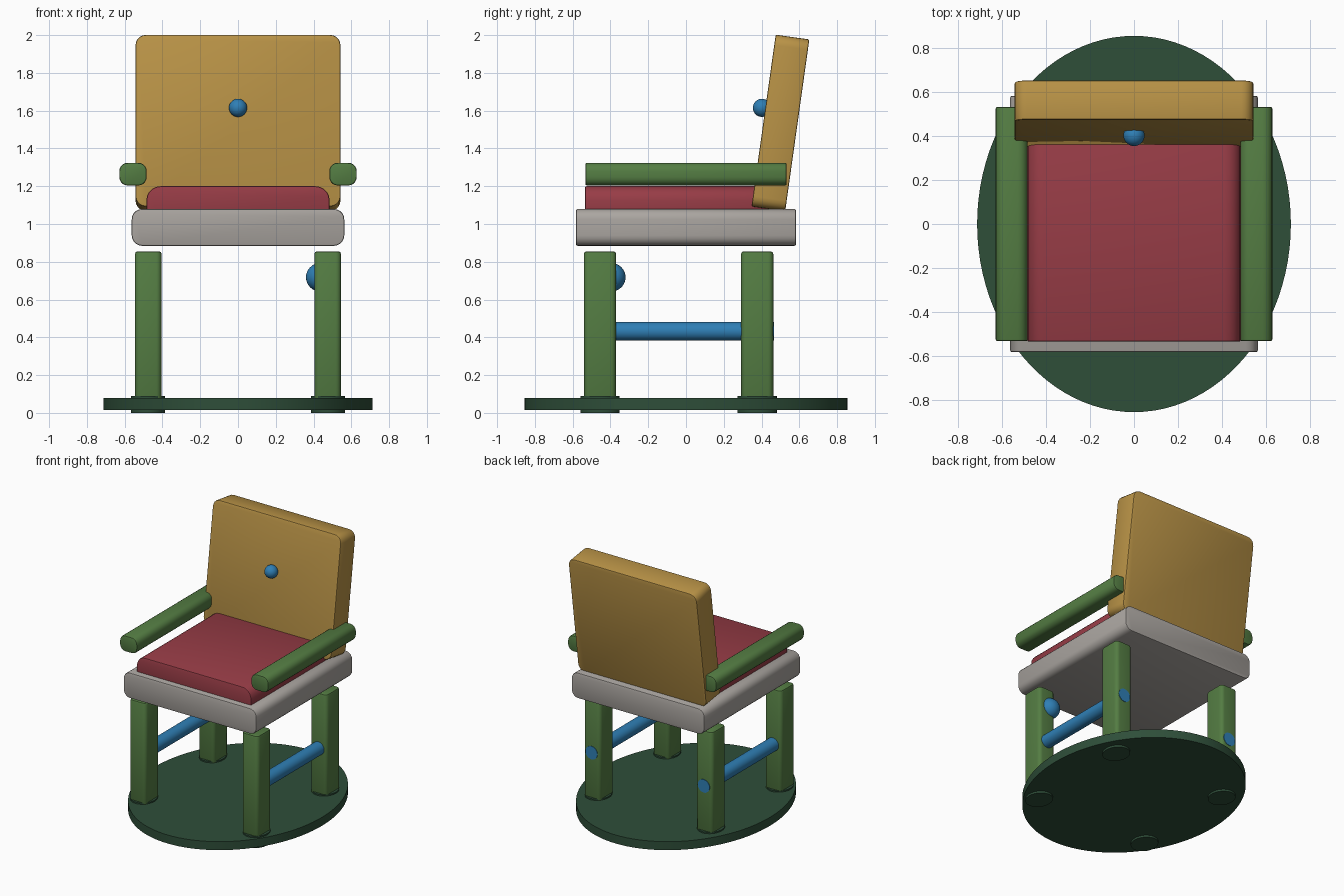
import bpy, bmesh, math
from mathutils import Matrix, Vector

default = bpy.data.objects.get("Cube")
if default:
    bpy.data.objects.remove(default, do_unlink=True)


def material(name, srgb):
    """Flat material from 8-bit sRGB values."""
    lin = [((c / 255 + 0.055) / 1.055) ** 2.4 for c in srgb] + [1]
    m = bpy.data.materials.new(name)
    m.use_nodes = True
    m.diffuse_color = lin
    m.node_tree.nodes["Principled BSDF"].inputs["Base Color"].default_value = lin
    return m


AMBER = material("amber", (184, 146, 70))
GREY = material("warm_grey", (170, 165, 160))
RED = material("brick_red", (151, 60, 70))
GREEN = material("leaf_green", (84, 125, 67))
DARK = material("dark_green", (46, 78, 57))
BLUE = material("blue", (47, 127, 181))


def finish(name, bm, mat, center, tilt=0):
    """Turn a bmesh into a smooth object with sharp edges kept."""
    me = bpy.data.meshes.new(name)
    bm.to_mesh(me)
    bm.free()
    me.materials.append(mat)
    me.shade_smooth()
    me.set_sharp_from_angle(angle=math.radians(35))
    ob = bpy.data.objects.new(name, me)
    ob.location = center
    ob.rotation_euler.x = tilt
    bpy.context.collection.objects.link(ob)
    return ob


def rounded_bar(name, mat, center, size, radius, axis, rim=0.008, tilt=0):
    """Box with rounded edges along one axis and a fine bevel on its two ends."""
    bm = bmesh.new()
    bmesh.ops.create_cube(bm, size=1, matrix=Matrix.Diagonal((*size, 1)))
    along = Vector([i == axis for i in range(3)])

    def parallel(e):
        d = (e.verts[0].co - e.verts[1].co).normalized()
        return abs(d.dot(along)) > 0.99

    bmesh.ops.bevel(bm, geom=[e for e in bm.edges if parallel(e)], offset=radius,
                    segments=5, profile=0.5, affect='EDGES')
    bm.normal_update()
    caps = [f for f in bm.faces if abs(f.normal.dot(along)) > 0.99]
    bmesh.ops.bevel(bm, geom=list({e for f in caps for e in f.edges}), offset=rim,
                    segments=2, profile=0.5, affect='EDGES')
    return finish(name, bm, mat, center, tilt)


def disc(name, mat, center, rx, ry, height, sides, turn=0):
    """Elliptical cylinder, optionally turned about x."""
    bm = bmesh.new()
    bmesh.ops.create_cone(bm, cap_ends=True, segments=sides, radius1=1, radius2=1,
                          depth=height, matrix=Matrix.Diagonal((rx, ry, 1, 1)))
    return finish(name, bm, mat, center, turn)


def ball(name, mat, center, radius):
    bm = bmesh.new()
    bmesh.ops.create_uvsphere(bm, u_segments=32, v_segments=16, radius=radius)
    return finish(name, bm, mat, center)


# Oval base
disc("base", DARK, (0, 0, 0.0475), 0.713, 0.855, 0.065, 96)

# Seat, cushion and leaning backrest
rounded_bar("seat", GREY, (0, 0, 0.982), (1.125, 1.165, 0.195), 0.055, 1)
rounded_bar("cushion", RED, (0, -0.05, 1.1), (0.97, 0.97, 0.2), 0.075, 1)
rounded_bar("backrest", AMBER, (0, 0.5, 1.535), (1.085, 0.18, 0.918), 0.055, 1,
            tilt=math.radians(-8))
ball("backrest_button", BLUE, (0, 0.402, 1.615), 0.048)

# Armrests, legs, feet and side rails, mirrored left and right
for side, s in (("left", 1), ("right", -1)):
    rounded_bar(side + "_armrest", GREEN, (s * 0.556, 0, 1.264),
                (0.145, 1.065, 0.12), 0.045, 1)
    for place, y in (("front", -0.455), ("back", 0.377)):
        rounded_bar(f"{place}_{side}_leg", GREEN, (s * 0.475, y, 0.455),
                    (0.14, 0.17, 0.8), 0.028, 2, rim=0.013)
        disc(f"{place}_{side}_foot", DARK, (s * 0.477, y, 0.045),
             0.09, 0.104, 0.09, 32)
    disc(side + "_rail", BLUE, (s * 0.475, -0.01, 0.432), 0.05, 0.05, 0.95, 32,
         turn=math.pi / 2)

# Knob on the inner corner of the front left leg
ball("leg_knob", BLUE, (0.435, -0.395, 0.718), 0.075)
